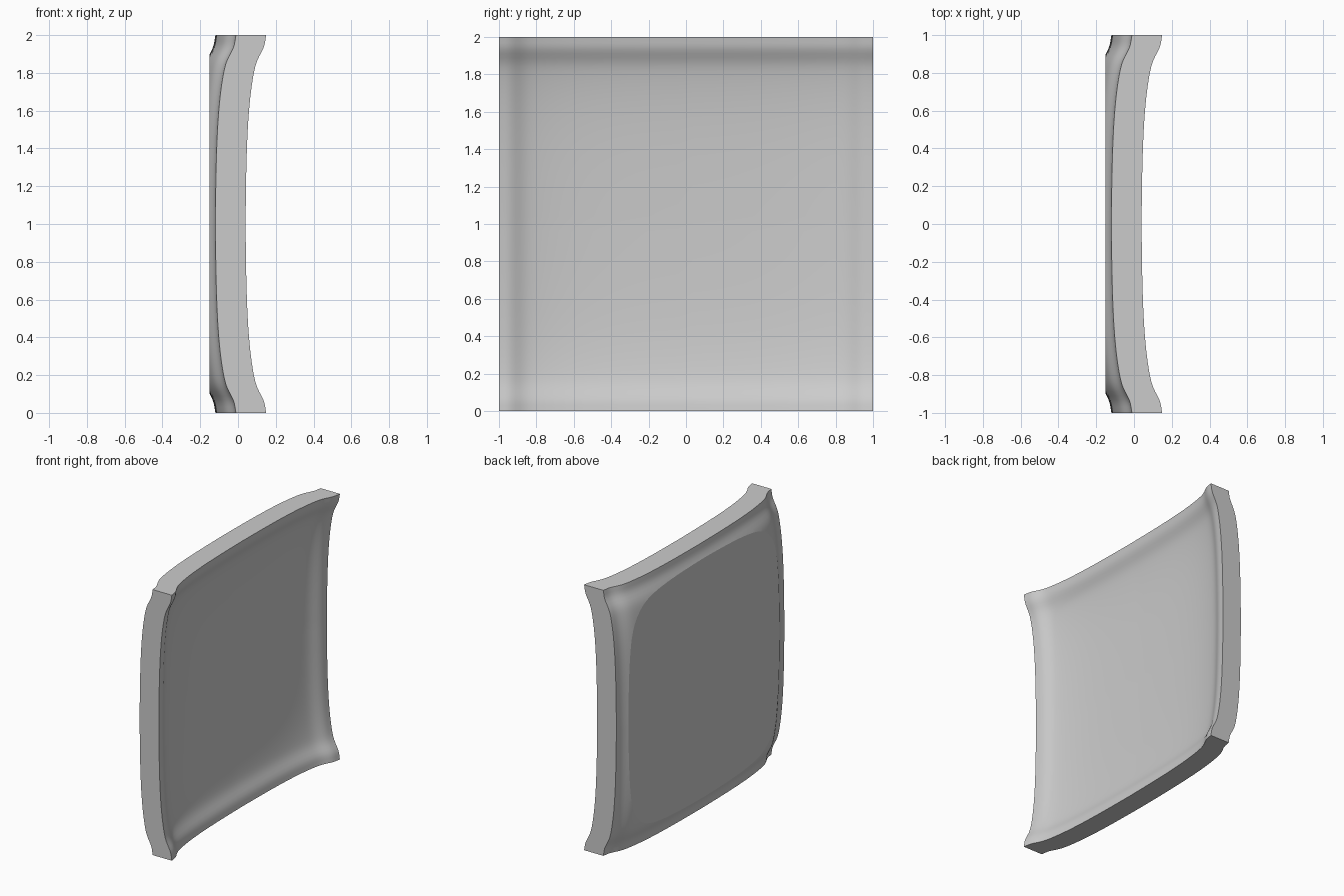
import bpy
import bmesh
import math

cube = bpy.data.objects.get("Cube")
if cube:
    bpy.data.objects.remove(cube, do_unlink=True)

THICKNESS = 0.16
FRONT_CENTRE = -0.072
BACK_PLANE = -0.15


def flare(t):
    """How far the panel curls forward at t, from -1 to 1 across it."""
    d = 1 - abs(t)
    return 0.104 * math.exp(-d / 0.24) + 0.018 * math.exp(-((d - 0.06) / 0.06) ** 2)


def spread(t):
    """Pack the grid lines closer together near the rim."""
    return math.sin(1.2 * t) / math.sin(1.2)


grey = bpy.data.materials.new("light_grey")
grey.use_nodes = True
colour = (0.6, 0.6, 0.6, 1)
grey.diffuse_color = colour
grey.node_tree.nodes["Principled BSDF"].inputs["Base Color"].default_value = colour

# Dished front sheet standing upright
bm = bmesh.new()
bmesh.ops.create_grid(bm, x_segments=64, y_segments=64, size=1)
for v in bm.verts:
    y, z = spread(v.co.x), spread(v.co.y)
    v.co = (FRONT_CENTRE + flare(y) + flare(z), y, z + 1)

# Thicken it straight back
back = bmesh.ops.extrude_face_region(bm, geom=bm.faces[:], use_keep_orig=True)
for item in back["geom"]:
    if isinstance(item, bmesh.types.BMVert):
        item.co.x -= THICKNESS

# Plane the bulging back flat, leaving a round-cornered plateau
cut = bmesh.ops.bisect_plane(
    bm, geom=bm.verts[:] + bm.edges[:] + bm.faces[:], dist=1e-5,
    plane_co=(BACK_PLANE, 0, 0), plane_no=(-1, 0, 0), clear_outer=True)
rim = [e for e in cut["geom_cut"] if isinstance(e, bmesh.types.BMEdge)]
bmesh.ops.triangle_fill(bm, use_beauty=True, edges=rim)
bmesh.ops.recalc_face_normals(bm, faces=bm.faces[:])

mesh = bpy.data.meshes.new("dished_panel")
bm.to_mesh(mesh)
bm.free()
mesh.materials.append(grey)
panel = bpy.data.objects.new("dished_panel", mesh)
bpy.context.collection.objects.link(panel)

# Smooth curves with crisp rim and plateau edges
bpy.ops.object.select_all(action="DESELECT")
panel.select_set(True)
bpy.context.view_layer.objects.active = panel
bpy.ops.object.shade_smooth_by_angle(angle=math.radians(13))
